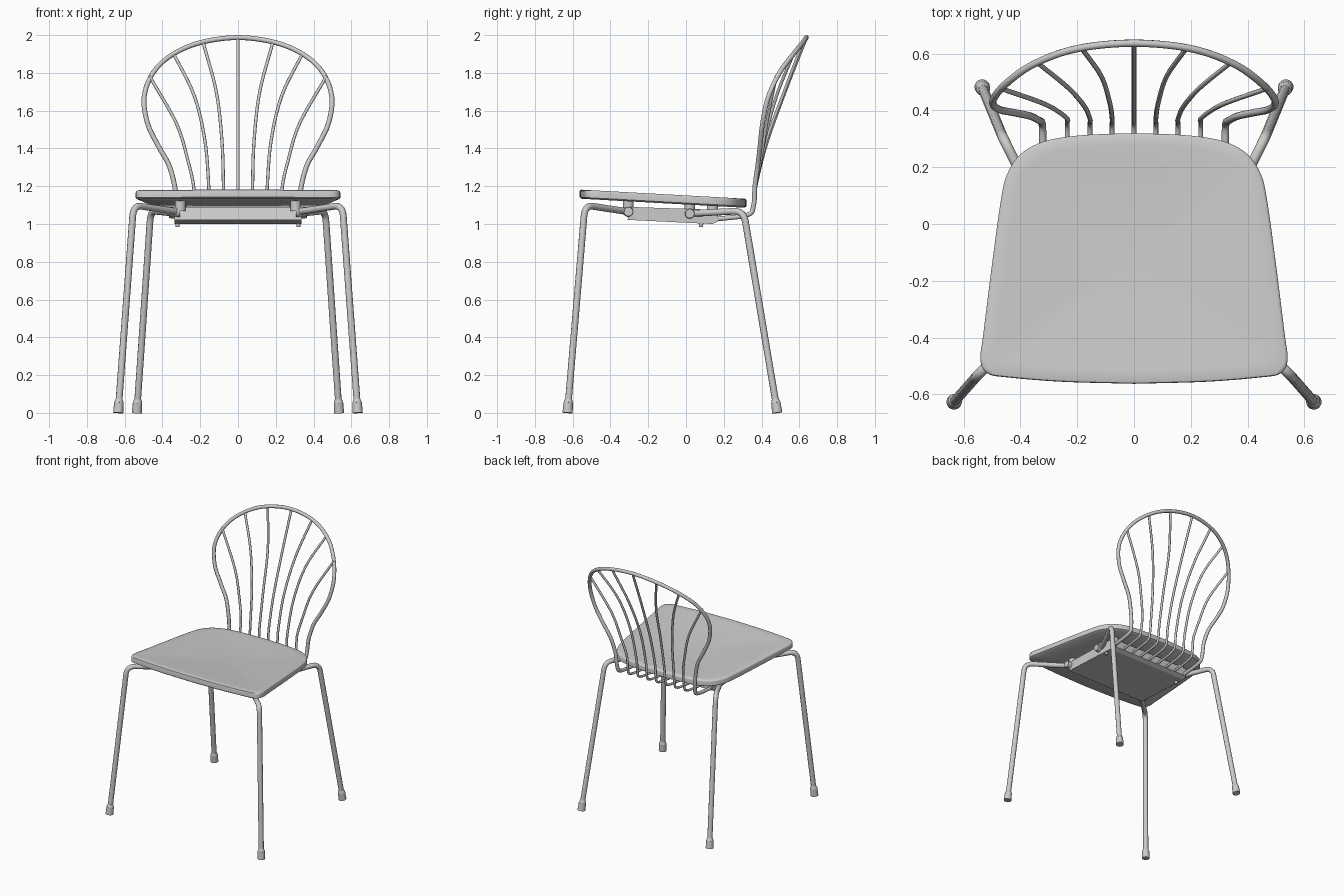
import bpy, bmesh, math
from mathutils import Vector

cube = bpy.data.objects.get("Cube")
if cube:
    bpy.data.objects.remove(cube, do_unlink=True)

grey = bpy.data.materials.new("light grey")
grey.use_nodes = True
colour = (0.6, 0.6, 0.6, 1)
grey.diffuse_color = colour
grey.node_tree.nodes["Principled BSDF"].inputs["Base Color"].default_value = colour


def finish(obj, angle=40):
    obj.data.materials.clear()
    obj.data.materials.append(grey)
    bpy.ops.object.select_all(action='DESELECT')
    obj.select_set(True)
    bpy.context.view_layer.objects.active = obj
    if obj.type == 'CURVE':
        bpy.ops.object.convert(target='MESH')
        obj = bpy.context.object
    bpy.ops.object.shade_smooth_by_angle(angle=math.radians(angle))
    return obj


def mesh_object(name, bm, angle=40):
    bmesh.ops.recalc_face_normals(bm, faces=bm.faces)
    mesh = bpy.data.meshes.new(name)
    bm.to_mesh(mesh)
    bm.free()
    obj = bpy.data.objects.new(name, mesh)
    bpy.context.collection.objects.link(obj)
    return finish(obj, angle)


def smooth_path(points, steps=6):
    """Catmull-Rom curve through the points."""
    p = [Vector(q) for q in points]
    p = [2 * p[0] - p[1]] + p + [2 * p[-1] - p[-2]]
    out = []
    for a, b, c, d in zip(p, p[1:], p[2:], p[3:]):
        for i in range(steps):
            t = i / steps
            out.append(0.5 * (2 * b + (c - a) * t + (2 * a - 5 * b + 4 * c - d) * t ** 2
                              + (3 * b - a - 3 * c + d) * t ** 3))
    return out + [p[-2]]


def bent_path(start, corner, end, radius=0.06, steps=8):
    """Two straight runs joined by a rounded bend."""
    s, c, e = Vector(start), Vector(corner), Vector(end)
    a = c + (s - c).normalized() * radius
    b = c + (e - c).normalized() * radius
    bend = [a.lerp(c, i / steps).lerp(c.lerp(b, i / steps), i / steps) for i in range(steps + 1)]
    return [s] + bend + [e]


def tube(name, path, radius):
    curve = bpy.data.curves.new(name, 'CURVE')
    curve.dimensions = '3D'
    curve.bevel_depth = radius
    curve.bevel_resolution = 3
    curve.use_fill_caps = True
    spline = curve.splines.new('POLY')
    spline.points.add(len(path) - 1)
    for point, co in zip(spline.points, path):
        point.co = (*co, 1)
    obj = bpy.data.objects.new(name, curve)
    bpy.context.collection.objects.link(obj)
    return finish(obj)


def rod(name, a, b, r1, r2):
    """Straight round part from a to b, tapering from r1 to r2."""
    a, b = Vector(a), Vector(b)
    bm = bmesh.new()
    bmesh.ops.create_cone(bm, cap_ends=True, segments=20, radius1=r1, radius2=r2, depth=(b - a).length)
    turn = (b - a).to_track_quat('Z', 'Y').to_matrix()
    for v in bm.verts:
        v.co = turn @ v.co + (a + b) / 2
    return mesh_object(name, bm)


def mirrored(points, side):
    return [(x * side, y, z) for x, y, z in points]


# Seat: rounded outline, built as rings from the underside over the rim to the dished top
half = smooth_path([(0, -.563, 0), (.25, -.556, 0), (.44, -.541, 0), (.515, -.527, 0),
                    (.541, -.48, 0), (.53, -.38, 0), (.5, -.14, 0), (.468, .09, 0),
                    (.445, .18, 0), (.395, .25, 0), (.31, .293, 0), (.18, .313, 0), (0, .32, 0)])
outline = half + [Vector((-p.x, p.y, 0)) for p in half[-2:0:-1]]
centre = Vector((0, -.1, 0))


def seat_top(y):
    return 1.182 - .055 * (y + .56)


rings = [(.5, -.048), (.975, -.048), (1, -.04), (1, -.01), (.995, -.003), (.98, 0)]
rings += [(s, -.016 * (1 - s * s) ** 1.5) for s in (.9, .8, .65, .5, .35, .18)]
bm = bmesh.new()
loops = []
for scale, dz in rings:
    loop = []
    for p in outline:
        q = centre + (p - centre) * scale
        loop.append(bm.verts.new((q.x, q.y, seat_top(q.y) + dz)))
    loops.append(loop)
count = len(outline)
for low, high in zip(loops, loops[1:]):
    for i in range(count):
        j = (i + 1) % count
        bm.faces.new((low[i], low[j], high[j], high[i]))
for loop, dz in ((loops[0], -.048), (loops[-1], -.016)):
    hub = bm.verts.new((0, centre.y, seat_top(centre.y) + dz))
    for i in range(count):
        bm.faces.new((loop[i], loop[(i + 1) % count], hub))
mesh_object("seat", bm, 50)

# Support box below the seat, its floor sloping down to the back
bm = bmesh.new()
profile = [(-.29, 1.09), (-.31, 1.022), (.14, 1.0), (.17, 1.015), (.17, 1.075)]
ends = [[bm.verts.new((x, y, z)) for y, z in profile] for x in (-.335, .335)]
for end in ends:
    bm.faces.new(end)
for i in range(len(profile)):
    j = (i + 1) % len(profile)
    bm.faces.new((ends[0][i], ends[0][j], ends[1][j], ends[1][i]))
mesh_object("support_box", bm, 20)

# Backrest hoop with both ends tucked forward under the seat
hoop = [(0, .637, 1.987), (.2, .618, 1.96), (.35, .565, 1.895), (.45, .495, 1.8),
        (.497, .435, 1.67), (.478, .405, 1.53), (.42, .392, 1.41), (.365, .38, 1.31),
        (.335, .365, 1.2), (.325, .358, 1.1), (.322, .325, 1.048), (.32, .15, 1.025)]
path = smooth_path(mirrored(hoop[:0:-1], -1) + hoop)
tube("backrest_hoop", path, .013)

# Fanned spokes, tucked under the seat in the same way
spokes = {
    .0: [(0, .425, 1.42), (0, .525, 1.7), (0, .637, 1.985)],
    .077: [(.085, .425, 1.44), (.115, .52, 1.7), (.185, .62, 1.963)],
    .155: [(.175, .415, 1.44), (.232, .48, 1.68), (.34, .568, 1.9)],
    .235: [(.265, .395, 1.335), (.325, .427, 1.53), (.468, .477, 1.782)],
}
for x, upper in spokes.items():
    points = [(x, .14, 1.022), (x, .325, 1.048), (x, .358, 1.1), (x, .37, 1.2)] + upper
    for side, label in ((1, "left"), (-1, "right")) if x else ((1, "middle"),):
        tube(f"spoke_{label}_{round(x * 1000)}", smooth_path(mirrored(points, side)), .0085)

# Legs with rubber feet, clamps, spacers and screws
legs = {
    "front": [(.634, -.627, .01), (.553, -.535, 1.1), (.32, -.305, 1.065)],
    "back": [(.535, .483, .01), (.462, .305, 1.07), (.32, .02, 1.055)],
}
for side, label in ((1, "left"), (-1, "right")):
    for place, points in legs.items():
        foot, corner, inner = [Vector(p) for p in mirrored(points, side)]
        tube(f"{place}_{label}_leg", bent_path(foot, corner, inner), .018)
        axis = (corner - foot).normalized()
        low = Vector((foot.x, foot.y, 0))
        rod(f"{place}_{label}_foot", low, foot + axis * .045, .027, .025)
        rod(f"{place}_{label}_foot_collar", foot + axis * .045, foot + axis * .065, .025, .018)
        out = Vector((side * .045, 0, 0))
        rod(f"{place}_{label}_clamp", inner - out * .3, inner + out, .028, .024)
        top = seat_top(inner.y) - .045
        spot = Vector((side * .305, inner.y, 0))
        rod(f"{place}_{label}_spacer", spot + Vector((0, 0, 1.07)), spot + Vector((0, 0, top)), .028, .028)
    rod(f"{label}_rear_spacer", (side * .3, .14, 1.06), (side * .3, .14, 1.1), .03, .03)
    rod(f"{label}_screw", (side * .32, .08, .985), (side * .32, .08, 1.02), .01, .014)
